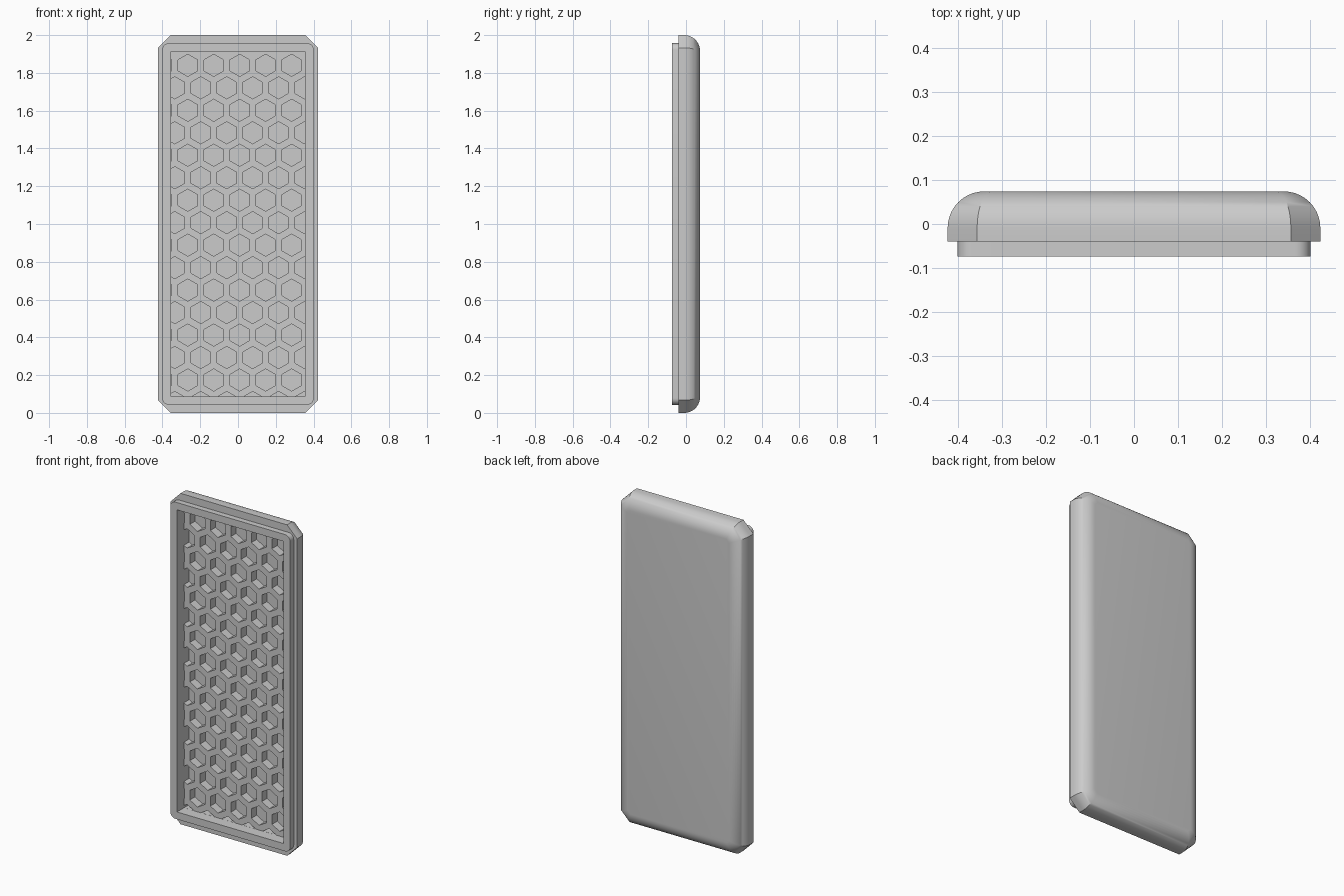
import bpy
import bmesh
import math

cube = bpy.data.objects.get("Cube")
if cube:
    bpy.data.objects.remove(cube, do_unlink=True)

grey = bpy.data.materials.new("grey plastic")
grey.use_nodes = True
GREY = (0.6, 0.6, 0.6, 1)
grey.diffuse_color = GREY
grey.node_tree.nodes["Principled BSDF"].inputs["Base Color"].default_value = GREY


def outline(half_w, half_h, radius, steps):
    """Rectangle outline with rounded corners (one step gives a chamfer)."""
    points = []
    for quarter, (sx, sz) in enumerate([(1, 1), (-1, 1), (-1, -1), (1, -1)]):
        for i in range(steps + 1):
            a = (quarter + i / steps) * math.pi / 2
            points.append((sx * (half_w - radius) + radius * math.cos(a),
                           sz * (half_h - radius) + radius * math.sin(a)))
    return points


def make_object(name, bm):
    bmesh.ops.recalc_face_normals(bm, faces=bm.faces[:])
    mesh = bpy.data.meshes.new(name)
    bm.to_mesh(mesh)
    bm.free()
    mesh.materials.append(grey)
    obj = bpy.data.objects.new(name, mesh)
    bpy.context.collection.objects.link(obj)
    return obj


def loft(bm, rings):
    """Closed solid through (y, outline) rings, centred on z = 1."""
    loops = [[bm.verts.new((x, y, z + 1)) for x, z in pts] for y, pts in rings]
    for low, high in zip(loops, loops[1:]):
        n = len(low)
        for i in range(n):
            j = (i + 1) % n
            bm.faces.new((low[i], low[j], high[j], high[i]))
    bm.faces.new(loops[0])
    bm.faces.new(loops[-1])


def box(name, half_w, half_h, front, back):
    bm = bmesh.new()
    pts = [(half_w, half_h), (-half_w, half_h), (-half_w, -half_h), (half_w, -half_h)]
    loft(bm, [(front, pts), (back, pts)])
    return make_object(name, bm)


def boolean(obj, tool, operation):
    """Apply a boolean and discard the tool."""
    mod = obj.modifiers.new("cut", "BOOLEAN")
    mod.operation, mod.object, mod.solver = operation, tool, "EXACT"
    bpy.ops.object.select_all(action="DESELECT")
    bpy.context.view_layer.objects.active = obj
    obj.select_set(True)
    bpy.ops.object.modifier_apply(modifier=mod.name)
    bpy.data.objects.remove(tool, do_unlink=True)


FRONT, STEP_Y, BACK = -0.074, -0.04, 0.074
HALF_W, CHAMFER, FILLET = 0.423, 0.067, 0.083

# Chamfered shell with a rounded back edge
chamfered = outline(HALF_W, 1, CHAMFER, 1)
rings = [(STEP_Y, chamfered)]
SEGMENTS = 10
for i in range(SEGMENTS + 1):
    a = i / SEGMENTS * math.pi / 2
    inset = FILLET * (1 - math.cos(a))
    size = CHAMFER - inset * (2 - math.sqrt(2))
    rings.append((BACK - FILLET + FILLET * math.sin(a),
                  outline(HALF_W - inset, 1 - inset, size, 1)))

# Stepped rim on the front
rim = outline(0.401, 0.957, 0.035, 6)
bm = bmesh.new()
loft(bm, rings)
shell = make_object("tray_shell", bm)
bm = bmesh.new()
loft(bm, [(FRONT, rim), (-0.01, rim)])
boolean(shell, make_object("rim", bm), "UNION")

# Rectangular recess
OPEN_W, OPEN_H, FLOOR, POCKET = 0.356, 0.913, -0.008, 0.042
boolean(shell, box("recess_cutter", OPEN_W, OPEN_H, -0.2, FLOOR), "DIFFERENCE")

# Staggered hexagonal pockets, trimmed to the recess
PITCH, HEX_R = 0.1374, 0.0585
bm = bmesh.new()
for row in range(16):
    z = 0.84 - row * PITCH * math.sqrt(3) / 2
    for col in range(-3, 4):
        x = 0.009 + (col + (row % 2) / 2) * PITCH
        if abs(x) - HEX_R * math.cos(math.pi / 6) > OPEN_W - 0.002:
            continue
        pts = [(x + HEX_R * math.sin(k * math.pi / 3),
                z + HEX_R * math.cos(k * math.pi / 3)) for k in range(6)]
        loft(bm, [(-0.03, pts), (POCKET, pts)])
pockets = make_object("pocket_cutter", bm)
trim = box("pocket_trim", OPEN_W - 0.0005, OPEN_H - 0.0005, -0.1, 0.1)
boolean(pockets, trim, "INTERSECT")
boolean(shell, pockets, "DIFFERENCE")

bpy.ops.object.select_all(action="DESELECT")
shell.select_set(True)
bpy.context.view_layer.objects.active = shell
bpy.ops.object.shade_smooth_by_angle(angle=math.radians(30))
